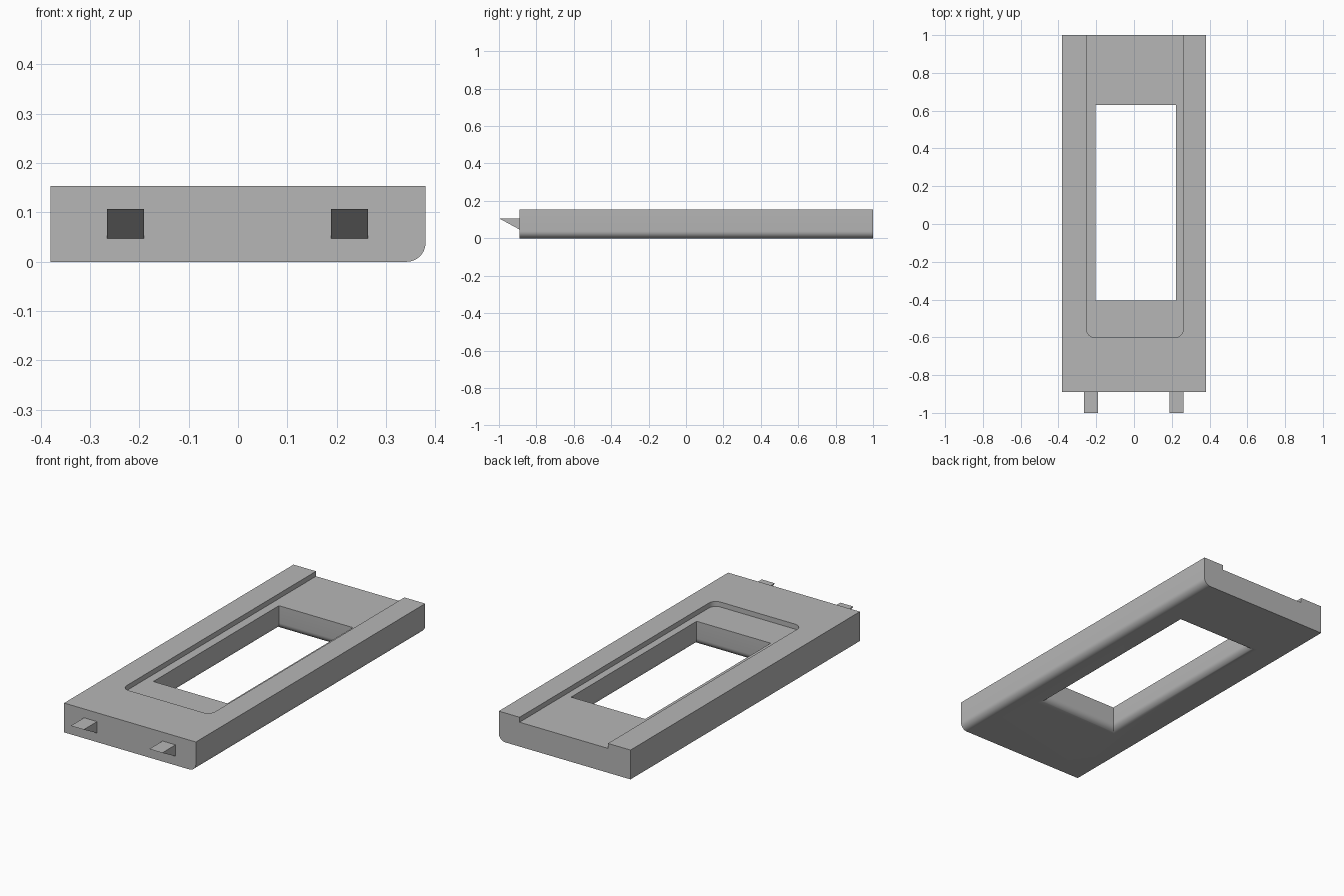
import bpy, bmesh, math

if "Cube" in bpy.data.objects:
    bpy.data.objects.remove(bpy.data.objects["Cube"])

H = 0.153      # plate thickness
R = 0.038      # radius of the rounded lower edges
STEPS = 8

grey = bpy.data.materials.new("plain grey")
grey.diffuse_color = (0.47, 0.47, 0.47, 1)
grey.use_nodes = True
grey.node_tree.nodes["Principled BSDF"].inputs["Base Color"].default_value = grey.diffuse_color


def loft(name, rings):
    """Solid from a stack of matching rings, capped at both ends."""
    bm = bmesh.new()
    loops = [[bm.verts.new(p) for p in ring] for ring in rings]
    n = len(loops[0])
    for a, b in zip(loops, loops[1:]):
        for i in range(n):
            j = (i + 1) % n
            bm.faces.new((a[i], a[j], b[j], b[i]))
    bm.faces.new(loops[0][::-1])
    bm.faces.new(loops[-1])
    bmesh.ops.recalc_face_normals(bm, faces=bm.faces)
    mesh = bpy.data.meshes.new(name)
    bm.to_mesh(mesh)
    bm.free()
    mesh.materials.append(grey)
    ob = bpy.data.objects.new(name, mesh)
    bpy.context.collection.objects.link(ob)
    return ob


def arc(cx, cy, r, a0, a1):
    return [(cx + r * math.cos(math.radians(a0 + (a1 - a0) * i / STEPS)),
             cy + r * math.sin(math.radians(a0 + (a1 - a0) * i / STEPS)))
            for i in range(STEPS + 1)]


def cut(target, cutter):
    mod = target.modifiers.new("cut", 'BOOLEAN')
    mod.operation = 'DIFFERENCE'
    mod.solver = 'EXACT'
    mod.object = cutter
    bpy.context.view_layer.objects.active = target
    bpy.ops.object.modifier_apply(modifier=mod.name)
    bpy.data.objects.remove(cutter)


# Plate: cross-section with one rounded lower edge, run front to back
section = [(-0.38, H), (-0.38, 0)] + arc(0.38 - R, R, R, -90, 0) + [(0.38, H)]
plate = loft("frame_plate", [[(x, y, z) for x, z in section] for y in (-0.89, 1.0)])

# Shallow slot in the top, open at the back, rounded front corners
c = 0.04
outline = ([(0.26, 1.1), (-0.25, 1.1)]
           + arc(-0.25 + c, -0.60 + c, c, 180, 270)
           + arc(0.26 - c, -0.60 + c, c, 270, 360))
cut(plate, loft("slot_cutter", [[(x, y, z) for x, y in outline] for z in (H - 0.026, 0.25)]))


# Window through the plate, its lower rim flared by a rounded edge
def window_ring(z, o):
    return [(-0.205 - o, -0.405 - o, z), (0.222 + o, -0.405 - o, z),
            (0.222 + o, 0.63 + o, z), (-0.205 - o, 0.63 + o, z)]


rings = [window_ring(-0.05, R)]
for i in range(STEPS + 1):
    a = math.pi / 2 * i / STEPS
    rings.append(window_ring(R * (1 - math.cos(a)), R * (1 - math.sin(a))))
rings.append(window_ring(0.25, 0))
cut(plate, loft("window_cutter", rings))

bpy.ops.object.select_all(action='DESELECT')
plate.select_set(True)
bpy.context.view_layer.objects.active = plate
bpy.ops.object.shade_smooth_by_angle(angle=math.radians(30))

# Two wedge-shaped hooks on the front
wedge = [(-1.0, 0.107), (-0.89, 0.047), (-0.89, 0.107)]
for side, x0 in (("left", -0.265), ("right", 0.188)):
    loft(side + "_hook", [[(x, y, z) for y, z in wedge] for x in (x0, x0 + 0.075)])
